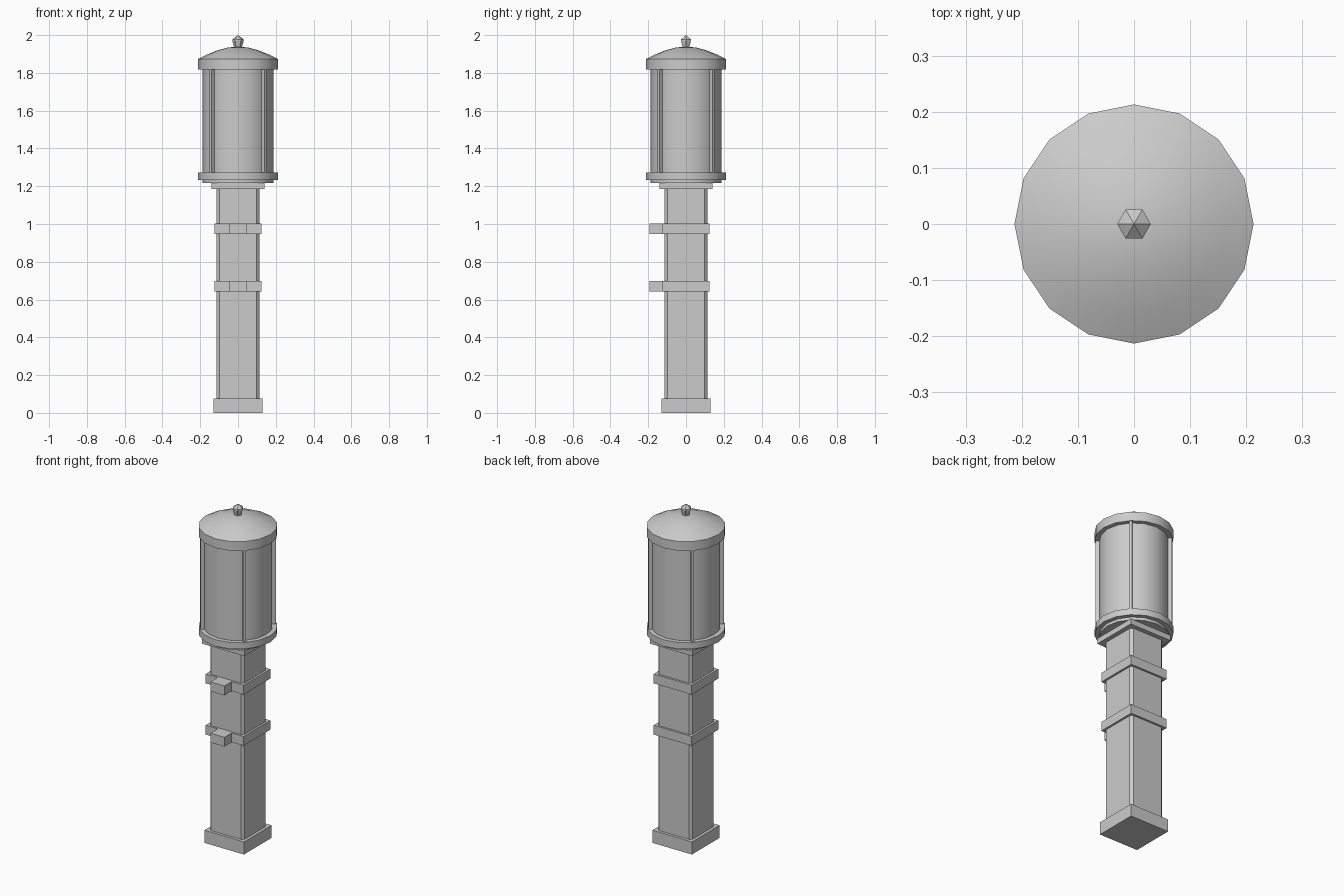
import bpy, bmesh, math

if "Cube" in bpy.data.objects:
    bpy.data.objects.remove(bpy.data.objects["Cube"])


def finish(bm, name, smooth=False):
    bmesh.ops.recalc_face_normals(bm, faces=bm.faces[:])
    me = bpy.data.meshes.new(name)
    bm.to_mesh(me)
    bm.free()
    ob = bpy.data.objects.new(name, me)
    bpy.context.collection.objects.link(ob)
    if smooth:
        bpy.ops.object.select_all(action='DESELECT')
        ob.select_set(True)
        bpy.context.view_layer.objects.active = ob
        bpy.ops.object.shade_smooth_by_angle(angle=math.radians(35))
    return ob


def box(name, x0, x1, y0, y1, z0, z1, turn=0.0):
    bm = bmesh.new()
    bmesh.ops.create_cube(bm, size=1)
    for v in bm.verts:
        v.co.x = x1 if v.co.x > 0 else x0
        v.co.y = y1 if v.co.y > 0 else y0
        v.co.z = z1 if v.co.z > 0 else z0
    ob = finish(bm, name)
    ob.rotation_euler.z = turn
    return ob


def square(name, h, z0, z1):
    return box(name, -h, h, -h, h, z0, z1)


def lathe(name, profile, sides, smooth=True):
    # rings from (radius, height) points; ends are capped, or closed to a tip
    bm = bmesh.new()
    rings = []
    for r, z in profile:
        count = sides if r > 0 else 1
        rings.append([bm.verts.new((r * math.cos(2 * math.pi * i / sides),
                                    r * math.sin(2 * math.pi * i / sides), z))
                      for i in range(count)])
    for a, b in zip(rings, rings[1:]):
        for i in range(sides):
            j = (i + 1) % sides
            if len(b) == 1:
                bm.faces.new((a[i], a[j], b[0]))
            else:
                bm.faces.new((a[i], a[j], b[j], b[i]))
    for ring in (rings[0], rings[-1]):
        if len(ring) > 1:
            bm.faces.new(ring)
    return finish(bm, name, smooth)


# Square post with bevelled corners
post = square("post", 0.113, 0.03, 1.2)
bm = bmesh.new()
bm.from_mesh(post.data)
upright = [e for e in bm.edges if abs(e.verts[0].co.z - e.verts[1].co.z) > 0.1]
bmesh.ops.bevel(bm, geom=upright, offset=0.014, segments=1, affect='EDGES')
bm.to_mesh(post.data)
bm.free()

# Foot and collar
square("foot", 0.13, 0.0, 0.075)
square("collar", 0.14, 1.185, 1.218)

# Two straps with a front lug each
for label, z0, z1 in (("lower", 0.643, 0.698), ("upper", 0.947, 1.003)):
    square(label + "_strap", 0.125, z0, z1)
    box(label + "_lug", -0.046, 0.046, -0.193, -0.12, z0, z1)

# Lantern drum and its bottom ring
lathe("drum", [(0.187, 1.217), (0.187, 1.84)], 16)
lathe("bottom_ring", [(0.213, 1.234), (0.213, 1.273)], 16)

# Four ribs on the diagonals
for i in range(4):
    box(f"rib_{i + 1}", 0.175, 0.206, -0.008, 0.008, 1.25, 1.83,
        math.radians(45 + 90 * i))

# Domed cap with an upright rim
lathe("cap", [(0.213, 1.818), (0.213, 1.873), (0.165, 1.897), (0.11, 1.919),
              (0.055, 1.934), (0, 1.939)], 16)

# Six-sided finial
lathe("finial", [(0.019, 1.93), (0.03, 1.97), (0.03, 1.978), (0, 2.0)], 6, False)
